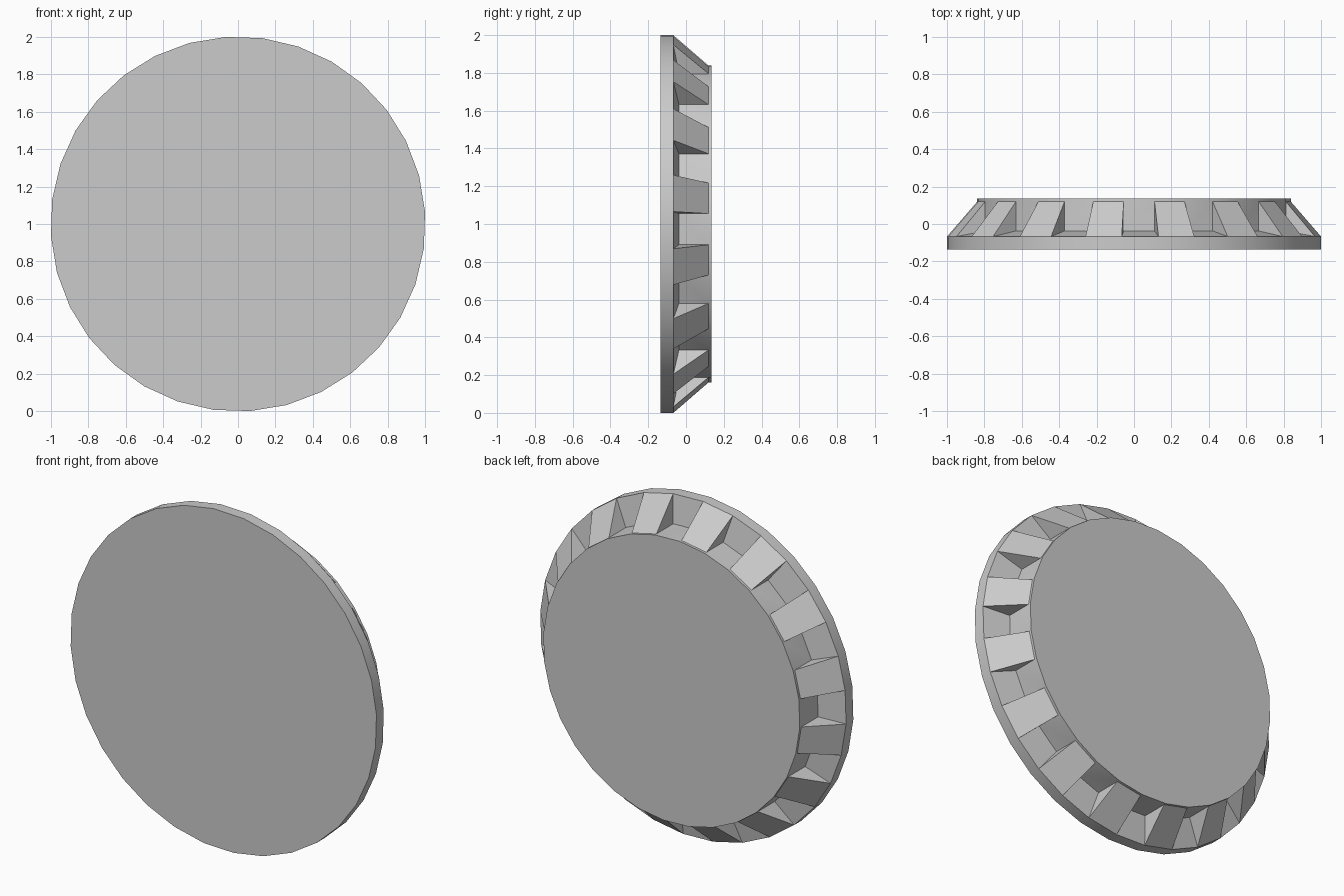
import bpy, bmesh
from math import sin, cos, radians

cube = bpy.data.objects.get("Cube")
if cube:
    bpy.data.objects.remove(cube, do_unlink=True)

SIDES = 32
START = 7.5                      # first corner, degrees from the top towards +x
R_OUT = 1 / cos(radians(3.75))   # makes the widest corners reach 1
R_IN = 0.84

grey = bpy.data.materials.new("plain_grey")
grey.use_nodes = True
colour = (0.6, 0.6, 0.6, 1)
grey.diffuse_color = colour
grey.node_tree.nodes["Principled BSDF"].inputs["Base Color"].default_value = colour

bm = bmesh.new()


def ring(radius, y):
    """Closed ring of corners around the y axis."""
    angles = [radians(START + 360 / SIDES * k) for k in range(SIDES)]
    return [bm.verts.new((radius * sin(a), y, 1 + radius * cos(a))) for a in angles]


front = ring(R_OUT, -0.135)
shoulder = ring(R_OUT, -0.067)
pocket = ring(R_IN, -0.037)
rib_top = ring(R_IN, 0.12)
back = ring(R_IN, 0.135)

# Flat front and back faces
bm.faces.new(front)
bm.faces.new(back)

for k in range(SIDES):
    n = (k + 1) % SIDES

    def strip(lower, upper):
        bm.faces.new((lower[k], lower[n], upper[n], upper[k]))

    strip(front, shoulder)       # outer band
    strip(rib_top, back)         # thin back rim
    if k % 2 == 0:
        strip(shoulder, rib_top)     # sloping rib
    else:
        strip(shoulder, pocket)      # pocket floor
        strip(pocket, rib_top)       # pocket wall
    # Triangular rib flank
    bm.faces.new((shoulder[k], pocket[k], rib_top[k]))

bmesh.ops.recalc_face_normals(bm, faces=bm.faces)
mesh = bpy.data.meshes.new("ribbed_disc")
bm.to_mesh(mesh)
bm.free()
mesh.materials.append(grey)

disc = bpy.data.objects.new("ribbed_disc", mesh)
bpy.context.collection.objects.link(disc)
bpy.ops.object.select_all(action="DESELECT")
disc.select_set(True)
bpy.context.view_layer.objects.active = disc
bpy.ops.object.shade_smooth_by_angle(angle=radians(30))
